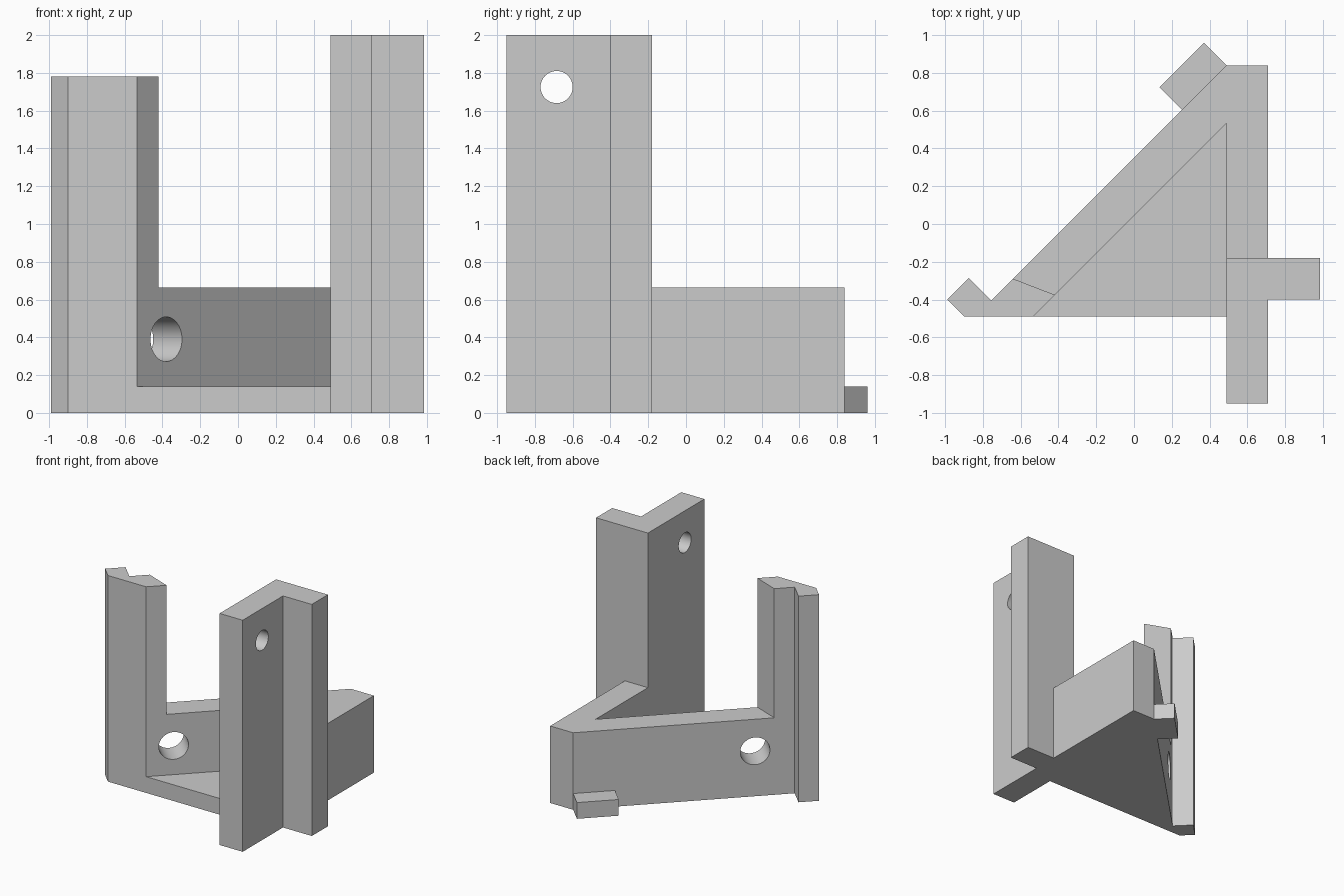
import bpy, bmesh, math
from mathutils import Vector

cube = bpy.data.objects.get("Cube")
if cube:
    bpy.data.objects.remove(cube, do_unlink=True)

# Single grey material
grey = bpy.data.materials.new("light grey")
grey.use_nodes = True
colour = (0.6, 0.6, 0.6, 1)
grey.diffuse_color = colour
grey.node_tree.nodes["Principled BSDF"].inputs["Base Color"].default_value = colour


def add_object(name, bm):
    bmesh.ops.recalc_face_normals(bm, faces=bm.faces)
    mesh = bpy.data.meshes.new(name)
    bm.to_mesh(mesh)
    bm.free()
    mesh.materials.append(grey)
    obj = bpy.data.objects.new(name, mesh)
    bpy.context.collection.objects.link(obj)
    return obj


def prism(name, outline, bottom, top):
    bm = bmesh.new()
    face = bm.faces.new([bm.verts.new((x, y, bottom)) for x, y in outline])
    result = bmesh.ops.extrude_face_region(bm, geom=[face], use_keep_orig=True)
    verts = [g for g in result["geom"] if isinstance(g, bmesh.types.BMVert)]
    bmesh.ops.translate(bm, verts=verts, vec=(0, 0, top - bottom))
    return add_object(name, bm)


def drill(name, centre, axis, radius):
    bm = bmesh.new()
    bmesh.ops.create_cone(bm, cap_ends=True, segments=48, radius1=radius,
                          radius2=radius, depth=0.6)
    obj = add_object(name, bm)
    obj.rotation_mode = 'QUATERNION'
    obj.rotation_quaternion = Vector(axis).to_track_quat('Z', 'Y')
    obj.location = centre
    obj.hide_render = True
    return obj


def combine(target, other, operation):
    bpy.context.view_layer.objects.active = target
    mod = target.modifiers.new(operation.lower(), 'BOOLEAN')
    mod.operation = operation
    mod.solver = 'EXACT'
    mod.object = other
    bpy.ops.object.modifier_apply(modifier=mod.name)
    bpy.data.objects.remove(other, do_unlink=True)


# Shared plan outlines
FLOOR, WALL = 0.14, 0.665
rail = [(-0.755, -0.405), (-0.875, -0.285), (-0.99, -0.40), (-0.90, -0.49)]
inner = (-0.535, -0.49)
column = [(0.49, -0.95), (0.71, -0.95), (0.71, -0.40), (0.985, -0.40),
          (0.985, -0.18), (0.71, -0.18)]
corner = [(0.71, 0.84), (0.49, 0.84)]
tab = [(0.37, 0.96), (0.135, 0.725), (0.255, 0.605)]

# Floor with tab, walls above it, then the two uprights
bracket = prism("corner_bracket", rail + [(0.49, -0.49)] + column + corner + tab, 0, FLOOR)
walls = prism("walls", rail + [inner, (0.49, 0.535)] + column + corner, FLOOR, WALL)
rail_post = prism("rail_post", rail + [inner, (-0.42, -0.375), (-0.64, -0.29)], WALL, 1.78)
tall_post = prism("tall_post", column + [(0.49, -0.18)], WALL, 2)
for part in (walls, rail_post, tall_post):
    combine(bracket, part, 'UNION')

# Round holes through the diagonal wall and the tall post
holes = [drill("wall_hole", (-0.455, -0.26, 0.39), (1, -1, 0), 0.118),
         drill("post_hole", (0.6, -0.685, 1.725), (1, 0, 0), 0.085)]
bpy.context.view_layer.update()
for hole in holes:
    combine(bracket, hole, 'DIFFERENCE')

# Merge flush faces and shade the holes smoothly
bm = bmesh.new()
bm.from_mesh(bracket.data)
bmesh.ops.remove_doubles(bm, verts=bm.verts, dist=0.0001)
bmesh.ops.dissolve_limit(bm, angle_limit=math.radians(0.5), verts=bm.verts, edges=bm.edges)
bm.to_mesh(bracket.data)
bm.free()
bpy.ops.object.select_all(action='DESELECT')
bracket.select_set(True)
bpy.context.view_layer.objects.active = bracket
bpy.ops.object.shade_smooth_by_angle(angle=math.radians(30))
